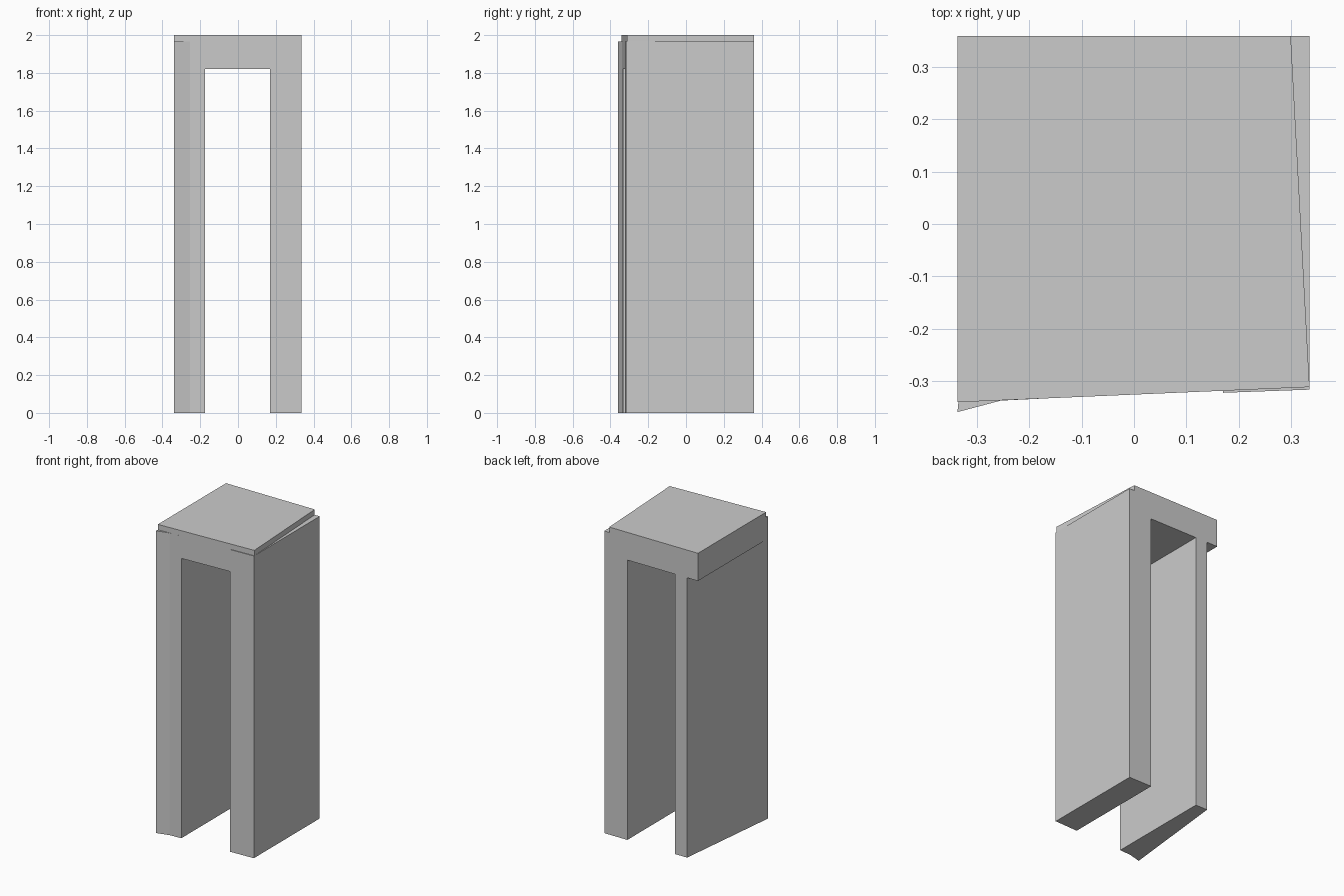
import bpy, bmesh

if "Cube" in bpy.data.objects:
    bpy.data.objects.remove(bpy.data.objects["Cube"])


def prism(name, outline, z0, z1):
    """Extrude a counter-clockwise plan outline from z0 to z1."""
    bm = bmesh.new()
    face = bm.faces.new([bm.verts.new((x, y, z0)) for x, y in outline])
    top = bmesh.ops.extrude_face_region(bm, geom=[face])["geom"]
    for v in top:
        if isinstance(v, bmesh.types.BMVert):
            v.co.z = z1
    bmesh.ops.recalc_face_normals(bm, faces=bm.faces)
    mesh = bpy.data.meshes.new(name)
    bm.to_mesh(mesh)
    bm.free()
    obj = bpy.data.objects.new(name, mesh)
    bpy.context.collection.objects.link(obj)
    return obj


BACK = 0.36
LEG_TOP = 1.965

# Skewed top slab, whose front and right edges run slightly off square
arch = prism("arch", [(-0.338, -0.341), (0.336, -0.312), (0.30, BACK), (-0.338, BACK)], 1.82, 2.0)

# Left leg narrows towards the back and has a kinked front
left_leg = prism("left_leg", [(-0.338, -0.36), (-0.255, -0.338), (-0.174, -0.334),
                              (-0.174, BACK), (-0.26, BACK)], 0, LEG_TOP)

# Right leg leaves a thin ledge beside the slab
right_leg = prism("right_leg", [(0.17, -0.323), (0.336, -0.317), (0.336, BACK), (0.17, BACK)], 0, LEG_TOP)

# Fuse the legs and slab into one solid arch
for leg in (left_leg, right_leg):
    mod = arch.modifiers.new("join_" + leg.name, "BOOLEAN")
    mod.operation = "UNION"
    mod.solver = "EXACT"
    mod.object = leg
bpy.context.view_layer.objects.active = arch
for mod in list(arch.modifiers):
    bpy.ops.object.modifier_apply(modifier=mod.name)
for leg in (left_leg, right_leg):
    bpy.data.objects.remove(leg)
